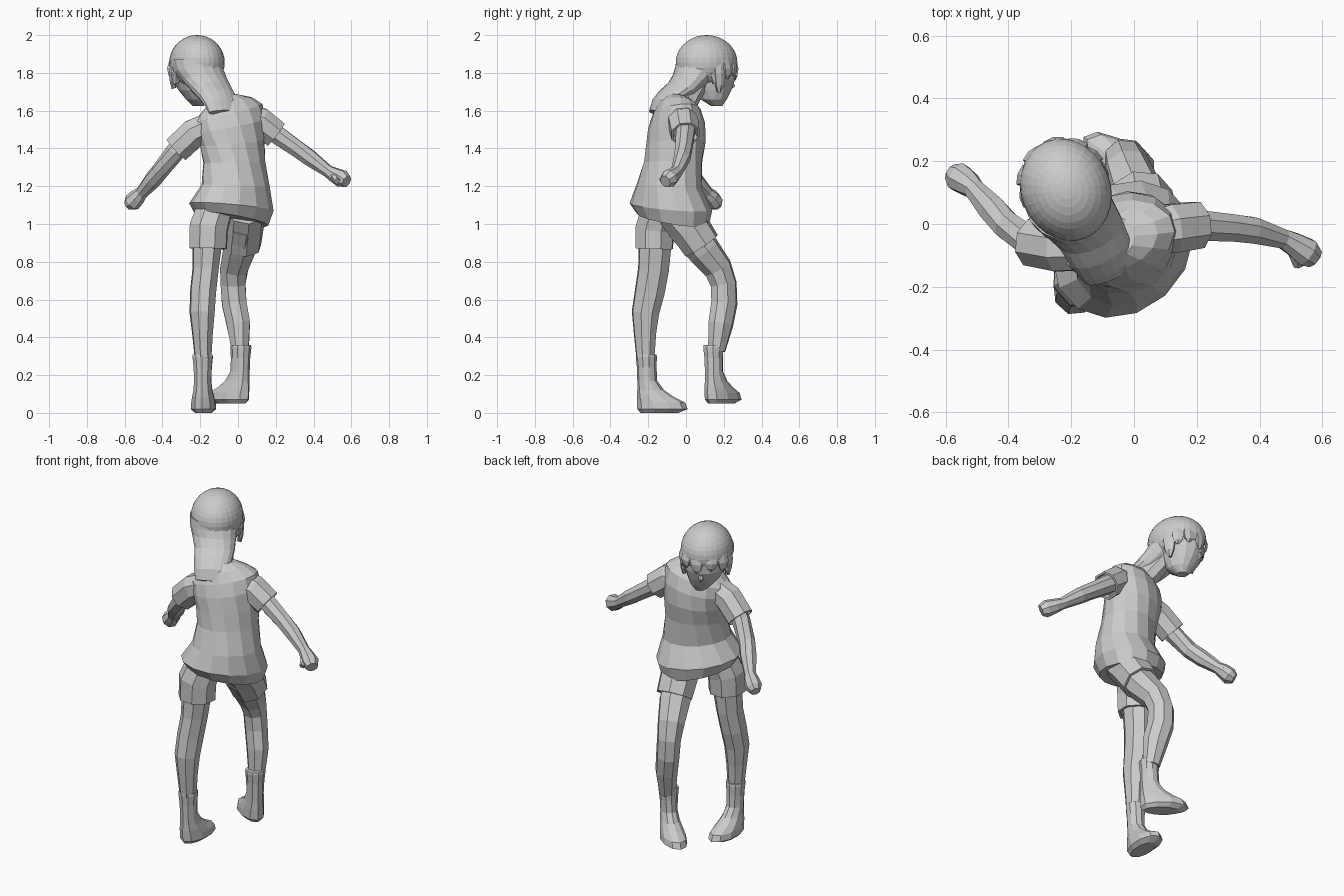
import bpy, bmesh, math
from mathutils import Vector, Matrix

C, S, R = math.cos, math.sin, math.radians


def finish(name, bm):
    bmesh.ops.recalc_face_normals(bm, faces=bm.faces)
    me = bpy.data.meshes.new(name)
    bm.to_mesh(me)
    bm.free()
    ob = bpy.data.objects.new(name, me)
    bpy.context.collection.objects.link(ob)
    return ob


def skin(name, frames, n):
    """Skin elliptical sections (centre, axis u, axis v) into a closed body."""
    bm = bmesh.new()
    rings = [[bm.verts.new(c + u * C(math.tau * (k + .5) / n) + v * S(math.tau * (k + .5) / n))
              for k in range(n)] for c, u, v in frames]
    for a, b in zip(rings, rings[1:]):
        for k in range(n):
            bm.faces.new((a[k], a[(k + 1) % n], b[(k + 1) % n], b[k]))
    bm.faces.new(rings[0])
    bm.faces.new(rings[-1])
    return finish(name, bm)


def stack(name, rows, n=14):
    """Rows: x, y, z, side radius, depth radius, yaw, roll (right side down), pitch."""
    frames = []
    for x, y, z, rl, rd, yaw, *tilt in rows:
        roll, pitch = (tilt + [0, 0])[:2]
        m = Matrix.Rotation(R(yaw), 3, 'Z') @ Matrix.Rotation(R(roll), 3, 'Y') @ Matrix.Rotation(R(pitch), 3, 'X')
        frames.append((Vector((x, y, z)), m @ Vector((rl, 0, 0)), m @ Vector((0, rd, 0))))
    return skin(name, frames, n)


def tube(name, rows, ref, n=8, lip=False):
    """Rows: x, y, z, radius along ref, other radius. lip hollows the far end."""
    pts = [Vector(r[:3]) for r in rows]
    frames = []
    for i, p in enumerate(pts):
        t = (pts[min(i + 1, len(pts) - 1)] - pts[max(i - 1, 0)]).normalized()
        u = Vector(ref)
        u = (u - t * u.dot(t)).normalized()
        frames.append((p, u * rows[i][3], t.cross(u) * rows[i][-1]))
    if lip:
        c, u, v = frames[-1]
        frames += [(c, u * .86, v * .86), (c - t * .03, u * .8, v * .8)]
    return skin(name, frames, n)


# shirt, twisting from the hips to the shoulders
stack("shirt", [
    (-.035, -.07, 1.025, .215, .175, 42, 11),
    (-.035, -.08, 1.09, .242, .200, 42, 6),
    (-.012, -.09, 1.2, .192, .163, 38, 3),
    (-.02, -.068, 1.33, .172, .150, 32, -2),
    (-.03, -.053, 1.43, .178, .153, 26, -6),
    (-.04, -.05, 1.52, .192, .145, 20, -11),
    (-.05, -.052, 1.59, .190, .122, 17, -14),
    (-.055, -.05, 1.635, .138, .095, 17, -14, -8),
    (-.07, -.045, 1.665, .075, .070, 18, -14, -12)])

# shorts
side = (.75, .66, 0)
tube("shorts_left", [(-.12, -.14, 1.09, .10), (-.155, -.165, .98, .108), (-.158, -.168, .87, .105)], side, 8, True)
tube("shorts_right", [(.04, -.06, 1.07, .105), (.03, .02, .98, .11), (.02, .083, .885, .105)], side, 8, True)

# legs
tube("leg_left", [
    (-.155, -.165, 1.0, .088), (-.165, -.165, .87, .08, .09), (-.172, -.172, .76, .072, .086),
    (-.185, -.192, .64, .072, .083), (-.19, -.215, .53, .069, .076),
    (-.188, -.217, .42, .057, .062), (-.185, -.215, .29, .046, .05)], (1, .1, 0))
tube("leg_right", [
    (.03, -.02, 1.0, .095), (.008, .095, .86, .09), (-.02, .17, .765, .078), (-.026, .2, .68, .068, .074),
    (-.02, .203, .58, .066, .076), (.002, .184, .47, .063, .072), (.012, .162, .33, .048)], side)


# socks and shoes
def boot(suffix, x, y, z, yaw):
    rows = []
    for h, back, front, w in [(.0, -.03, .17, .045), (.02, -.048, .22, .068), (.055, -.05, .205, .066),
                              (.085, -.05, .145, .06), (.12, -.048, .095, .052), (.17, -.048, .058, .047),
                              (.24, -.05, .054, .05), (.297, -.056, .056, .056), (.31, -.054, .054, .054)]:
        m = (back + front) / 2
        rows.append((x - S(R(yaw)) * m, y + C(R(yaw)) * m, z + h, w, (front - back) / 2, yaw))
    stack("boot_" + suffix, rows, 10)


boot("left", -.187, -.21, 0, -3)
boot("right", .015, .145, .05, 53)

# sleeves
tube("sleeve_left", [(-.13, -.075, 1.53, .075), (-.235, -.075, 1.48, .082),
                     (-.325, -.058, 1.395, .08)], (0, 1, 0), 8, True)
tube("sleeve_right", [(.03, -.03, 1.565, .07), (.115, -.015, 1.54, .084),
                      (.2, -.003, 1.475, .08)], (0, 1, 0), 8, True)

# arms ending in fists
tube("arm_left", [
    (-.25, -.07, 1.47, .055), (-.33, -.055, 1.385, .052), (-.405, -.005, 1.29, .047),
    (-.45, .045, 1.235, .047), (-.51, .112, 1.165, .034), (-.53, .13, 1.145, .043),
    (-.56, .15, 1.115, .048), (-.582, .165, 1.1, .03)], (0, 0, 1))
tube("arm_right", [
    (.12, 0, 1.53, .055), (.21, -.005, 1.47, .052), (.31, -.012, 1.40, .047),
    (.38, -.02, 1.35, .045), (.475, -.047, 1.28, .033), (.51, -.065, 1.26, .04),
    (.55, -.09, 1.24, .048), (.575, -.11, 1.225, .034)], (0, 0, 1))
for nm, p, q in [("thumb_left", (-.525, .145, 1.145), (-.555, .175, 1.115)),
                 ("thumb_right", (.515, -.09, 1.25), (.525, -.132, 1.225))]:
    tube(nm, [(*p, .026), (*q, .018)], (1, 0, 0), 6)

# neck and face
YAW = 22
lat = Vector((C(R(YAW)), S(R(YAW)), 0))
fwd = Vector((-S(R(YAW)), C(R(YAW)), 0))
tube("neck", [(-.08, -.02, 1.61, .065), (-.13, .025, 1.69, .06), (-.18, .08, 1.78, .06)], lat, 8)
stack("face", [
    (-.22, .115, 1.88, .12, .125, YAW), (-.23, .135, 1.82, .123, .128, YAW),
    (-.23, .143, 1.765, .116, .118, YAW), (-.222, .142, 1.71, .095, .1, YAW),
    (-.21, .147, 1.66, .066, .07, YAW), (-.21, .163, 1.625, .03, .03, YAW)], 14)
nose = Vector((-.232, .152, 1.74))
tube("nose", [(*(nose + fwd * .08 + Vector((0, 0, .035))), .008),
              (*(nose + fwd * .102 + Vector((0, 0, -.01))), .014),
              (*(nose + fwd * .08 + Vector((0, 0, -.025))), .012)], lat, 6)

# hair cap: a sphere with the face side sliced off
c = Vector((-.217, .109, 1.855))
bm = bmesh.new()
bmesh.ops.create_uvsphere(bm, u_segments=28, v_segments=18, radius=1)
bmesh.ops.scale(bm, vec=(.143, .167, .145), verts=bm.verts)
cut = bmesh.ops.bisect_plane(bm, geom=bm.verts[:] + bm.edges[:] + bm.faces[:],
                             plane_co=(0, .052, -.097), plane_no=(0, .47, -.88), clear_outer=True)
bmesh.ops.contextual_create(bm, geom=[e for e in cut["geom_cut"] if isinstance(e, bmesh.types.BMEdge)])
cap = finish("hair_cap", bm)
cap.data.transform(Matrix.Translation(c) @ Matrix.Rotation(R(YAW), 4, 'Z'))

# long hair falling onto the back
stack("hair_back", [
    (-.217, .085, 1.87, .136, .138, 22), (-.205, .06, 1.815, .132, .118, 22, 0, -8),
    (-.175, .022, 1.765, .122, .09, 23, 0, -18), (-.14, -.025, 1.715, .112, .07, 24, 0, -32),
    (-.11, -.085, 1.675, .105, .055, 25, 0, -42), (-.09, -.13, 1.635, .095, .045, 24, 0, -42),
    (-.08, -.16, 1.59, .08, .025, 22, 0, -30)], 16)

# fringe and side locks
for i, (a, drop) in enumerate([(-78, .13), (-50, .08), (-22, .065), (8, .085), (36, .065), (60, .08), (80, .15)]):
    d = fwd * C(R(a)) + lat * S(R(a))
    tang = lat * C(R(a)) - fwd * S(R(a))
    rad = .130 + .029 * C(R(a))
    rows = [(*(c + d * (rad - k) + Vector((0, 0, -drop * t))), w, .014)
            for t, w, k in [(-.2, .03, .012), (.4, .038, .0), (.8, .028, .004), (1.05, .008, .014)]]
    tube("hair_lock_%d" % i, rows, tang, 6)

# ears
for nm, s in (("ear_left", -1), ("ear_right", 1)):
    p = Vector((-.222, .12, 1.775)) + lat * s * .12 - fwd * .01
    stack(nm, [(p.x, p.y, p.z + h, .018, r, YAW + 20 * s)
               for h, r in ((-.035, .01), (-.01, .022), (.02, .03), (.04, .014))], 6)
